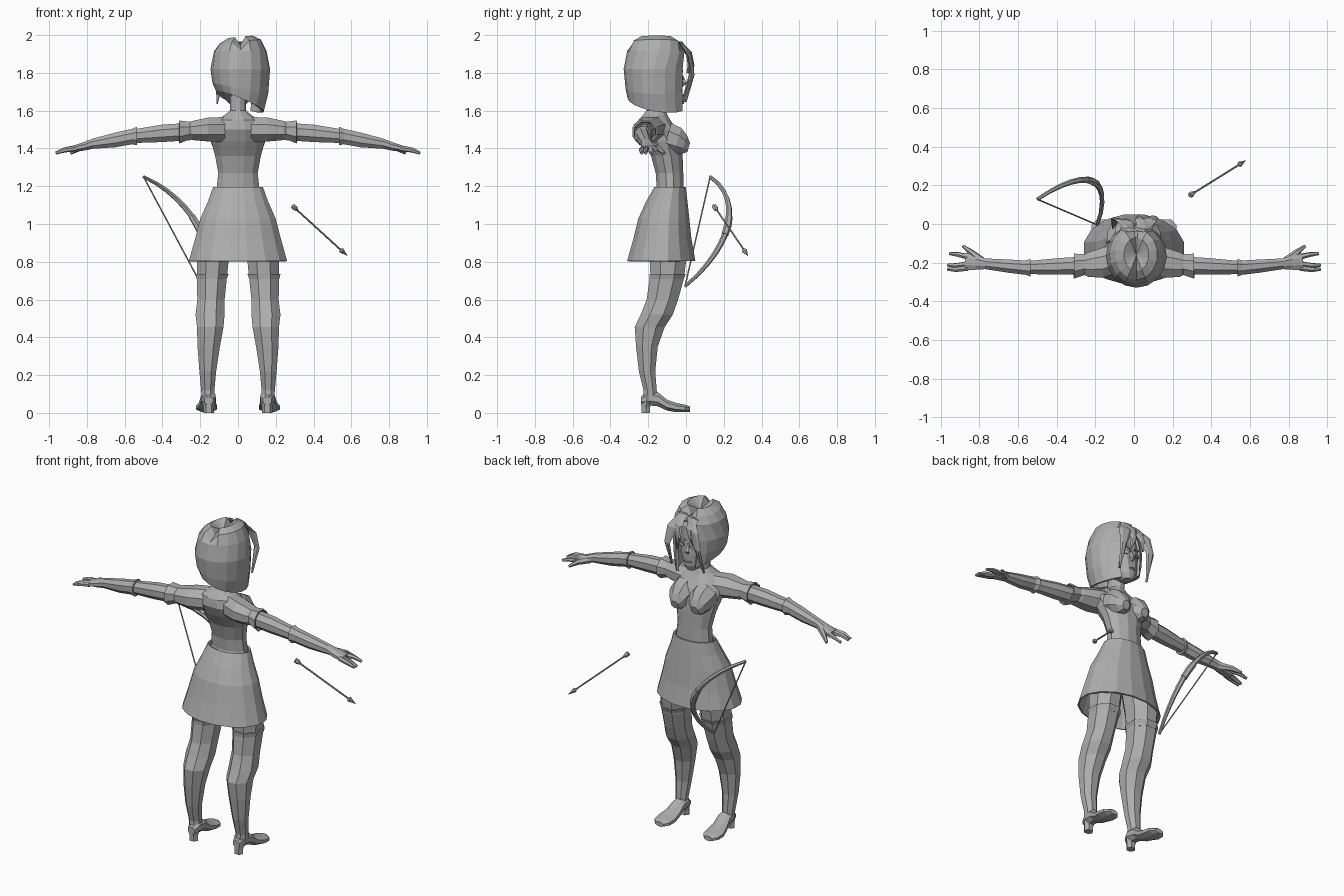
import bpy, bmesh, math
from mathutils import Vector as V

grey = bpy.data.materials.new("plain grey")
grey.diffuse_color = (0.42, 0.42, 0.42, 1)


def oval(c, a, b, n, start=0.0):
    """Ring of n points round c spanned by half-axes a and b."""
    c, a, b = V(c), V(a), V(b)
    return [c + a * math.cos(start + 2 * math.pi * i / n) + b * math.sin(start + 2 * math.pi * i / n)
            for i in range(n)]


def loft(name, rings, caps=(True, True), closed=True, thick=0, top=None):
    """Skin a list of equal rings into one object."""
    bm = bmesh.new()
    vs = [[bm.verts.new(p) for p in r] for r in rings]
    n = len(vs[0])
    for r, s in zip(vs, vs[1:]):
        for i in range(n if closed else n - 1):
            j = (i + 1) % n
            bm.faces.new((r[i], r[j], s[j], s[i]))
    if top is not None:
        t = bm.verts.new(top)
        for i in range(n):
            bm.faces.new((vs[0][i], t, vs[0][(i + 1) % n]))
    elif caps[0]:
        bm.faces.new(vs[0][::-1])
    if caps[1]:
        bm.faces.new(vs[-1])
    bmesh.ops.recalc_face_normals(bm, faces=bm.faces)
    me = bpy.data.meshes.new(name)
    bm.to_mesh(me)
    bm.free()
    me.materials.append(grey)
    ob = bpy.data.objects.new(name, me)
    bpy.context.collection.objects.link(ob)
    if thick:
        m = ob.modifiers.new("thickness", 'SOLIDIFY')
        m.thickness = thick
        m.offset = -1
    return ob


def body(name, rows, n, **kw):
    """Horizontal rings from rows of (z, half width, front y, back y)."""
    return loft(name, [oval((0, (f + b) / 2, z), (w, 0, 0), (0, (f - b) / 2, 0), n, math.pi / n)
                       for z, w, f, b in rows], **kw)


def rod(name, pts, radii, n=6):
    """Round tube following a path."""
    pts = [V(p) for p in pts]
    rings = []
    for i, (p, r) in enumerate(zip(pts, radii)):
        d = (pts[min(i + 1, len(pts) - 1)] - pts[max(i - 1, 0)]).normalized()
        u = d.cross(V((0.3, 1, 0.2))).normalized()
        rings.append(oval(p, u * r, d.cross(u) * r, n))
    return loft(name, rings)


# torso with neck
body("torso", [(1.15, .12, -.01, -.17), (1.2, .116, -.01, -.158), (1.27, .108, -.012, -.163),
               (1.36, .125, -.015, -.188), (1.44, .148, -.02, -.235), (1.5, .155, -.045, -.262),
               (1.55, .12, -.08, -.255), (1.575, .075, -.095, -.232), (1.6, .045, -.105, -.212),
               (1.72, .043, -.1, -.205)], 12)

# skirt, hollow below
body("skirt", [(1.195, .135, 0, -.17), (1.12, .162, .01, -.213), (1.03, .203, .02, -.255),
               (.92, .232, .032, -.282), (.805, .265, .053, -.315)], 16, caps=(False, False), thick=.01)

# head and nose
body("head", [(1.62, .028, -.03, -.09), (1.65, .062, -.018, -.16), (1.72, .1, -.018, -.25),
              (1.8, .118, -.025, -.28), (1.88, .115, -.03, -.28), (1.94, .08, -.07, -.24)], 12)
rod("nose", [(0, -.025, 1.79), (0, -.01, 1.745), (0, -.022, 1.73)], [.006, .016, .008], 4)
rod("mouth", [(-.025, -.022, 1.678), (0, -.014, 1.68), (.025, -.022, 1.678)], [.002, .007, .002], 4)

# hair shell: open at the face, grooved parting, slanted lower edge
levels = [(1.99, .065, -.07, -.245, 4), (1.965, .11, -.025, -.29, 5), (1.915, .14, -.005, -.312, 12),
          (1.82, .158, 0, -.33, 27), (1.72, .148, 0, -.32, 29), (1.65, .125, .005, -.31, 31)]
rings = []
for k, (z, w, f, b, gap) in enumerate(levels):
    ring = []
    for i in range(15):
        a = math.radians(90 + gap + (360 - 2 * gap) * i / 14)
        x, y = .012 + w * math.cos(a), (f + b) / 2 + (f - b) / 2 * math.sin(a)
        h = z + (.1 * x if k < 2 else 0)
        if k < 2 and abs(x - .012) < .02:
            h -= .045
        if k == 5:
            h += -.4 * x - .15 * (y + .16)
        if k == 4:
            h -= .2 * x
        ring.append(V((x, y, h)))
    rings.append(ring)
loft("hair", rings, caps=(False, False), closed=False, thick=.015)
loft("hair_crown", [rings[0]], caps=(False, False), top=(.012, -.16, 1.945))

# fringe locks
locks = [[(.03, -.03, 1.965, .035), (.08, .02, 1.89, .038), (.105, .035, 1.79, .022), (.1, -.005, 1.645, .003)],
         [(-.01, -.03, 1.955, .035), (-.06, .015, 1.89, .04), (-.095, .025, 1.79, .025), (-.11, -.02, 1.635, .003)],
         [(.05, -.03, 1.96, .03), (.035, .02, 1.91, .03), (.03, .035, 1.84, .018), (.045, .02, 1.76, .003)],
         [(-.04, -.03, 1.95, .03), (-.03, .01, 1.9, .028), (-.045, .02, 1.85, .016), (-.06, .01, 1.8, .003)]]
for path in locks:
    loft("fringe_lock", [oval((x, y, z), (w, -.2 * w, 0), (0, .009, 0), 6) for x, y, z, w in path])


def arm_part(name, s, rows, n=8, caps=(True, True), thick=0):
    """Rings across the arm from rows of (x, y, z, depth radius, height radius)."""
    loft(name, [oval((s * x, y, z), (0, a, 0), (0, 0, b), n, math.pi / n) for x, y, z, a, b in rows],
         caps=caps, thick=thick)


for s in (1, -1):
    # bust
    loft("bust", [oval((s * .068, y, z), (r, 0, 0), (0, r * .3, r), 8, math.pi / 8)
                  for y, z, r in ((-.1, 1.46, .08), (-.045, 1.44, .074), (-.01, 1.42, .054), (.014, 1.405, .026))])

    # eyes and brows
    loft("eye", [oval((s * .045, y, 1.775), (.024, -s * .008, 0), (0, 0, .013), 6) for y in (-.026, -.019)])
    rod("brow", [(s * .018, -.02, 1.805), (s * .05, -.02, 1.815), (s * .08, -.04, 1.805)], [.005, .006, .002], 4)

    # sleeve, arm and glove
    arm_part("sleeve", s, [(.07, -.17, 1.5, .08, .072), (.16, -.2, 1.5, .085, .068),
                           (.24, -.21, 1.495, .068, .055), (.255, -.21, 1.495, .058, .05),
                           (.31, -.218, 1.487, .07, .066)], caps=(True, False), thick=.008)
    arm_part("upper_arm", s, [(.25, -.213, 1.49, .05, .05), (.4, -.22, 1.48, .046, .05),
                              (.54, -.225, 1.466, .037, .04)])
    arm_part("glove", s, [(.535, -.226, 1.466, .05, .053), (.56, -.226, 1.463, .04, .044),
                          (.65, -.218, 1.445, .037, .042), (.77, -.206, 1.425, .03, .029),
                          (.82, -.198, 1.41, .042, .024), (.875, -.194, 1.398, .047, .017)])

    # fingers and thumb
    for dy in (-.034, -.013):
        rod("finger", [(s * .86, -.194 + dy, 1.4), (s * .92, -.202 + dy, 1.392), (s * .965, -.2 + dy, 1.375)],
            [.015, .014, .008])
    rod("index_finger", [(s * .85, -.172, 1.403), (s * .91, -.158, 1.395), (s * .955, -.153, 1.38)],
        [.016, .013, .008])
    rod("thumb", [(s * .79, -.19, 1.415), (s * .845, -.145, 1.4), (s * .885, -.115, 1.375)], [.022, .016, .008])

    # thigh and stocking
    def leg(name, rows):
        loft(name, [oval((s * x, y, z), (a, 0, 0), (0, b, 0), 8, math.pi / 8) for z, x, y, a, b in rows])
    leg("thigh", [(.98, .11, -.11, .088, .1), (.82, .133, -.095, .092, .106), (.7, .138, -.1, .084, .094)])
    leg("stocking", [(.735, .137, -.098, .095, .104), (.71, .139, -.102, .086, .098), (.6, .143, -.125, .078, .09),
                     (.52, .148, -.155, .083, .092), (.455, .147, -.192, .076, .086), (.35, .155, -.207, .064, .062),
                     (.22, .16, -.206, .048, .047), (.12, .16, -.19, .038, .038), (.06, .158, -.19, .036, .042)])

    # shoe with heel
    loft("shoe", [oval((s * x, y, (lo + hi) / 2), (w, 0, 0), (0, 0, (hi - lo) / 2 * 1.08), 8, math.pi / 8)
                  for y, x, w, lo, hi in ((-.238, .155, .025, .045, .085), (-.2, .155, .04, .04, .12),
                                          (-.15, .157, .042, .035, .11), (-.1, .162, .05, .012, .07),
                                          (-.05, .167, .06, .004, .052), (-.005, .167, .056, .004, .043),
                                          (.022, .167, .03, .006, .034))])
    loft("shoe_heel", [oval((s * .155, y, z), (w, 0, 0), (0, w * .9, 0), 6)
                       for y, z, w in ((-.207, .06, .036), (-.213, .03, .028), (-.213, 0, .028))])

# bow: an arc bulging away from its string
A, B, D = V((-.5, .128, 1.25)), V((-.19, -.005, .67)), V((.13, .16, .033))
arc = [A.lerp(B, t / 12) + D * (1 - (t / 6 - 1) ** 2) ** .9 for t in range(13)]
rod("bow", arc, [.009 + .007 * math.sin(math.pi * t / 12) for t in range(13)])
rod("bow_string", [A, B], [.004, .004], 5)
rod("bow_grip", arc[5:8], [.019, .02, .019])

# arrow: shaft, head and nock
P, Q = V((.295, .152, 1.09)), V((.578, .328, .832))
rod("arrow_shaft", [P, P.lerp(Q, .93)], [.005, .005])
rod("arrow_head", [P.lerp(Q, .87), P.lerp(Q, .89), Q], [.006, .015, .001])
rod("arrow_nock", [P.lerp(Q, -.02), P.lerp(Q, .02), P.lerp(Q, .07)], [.014, .015, .006])
